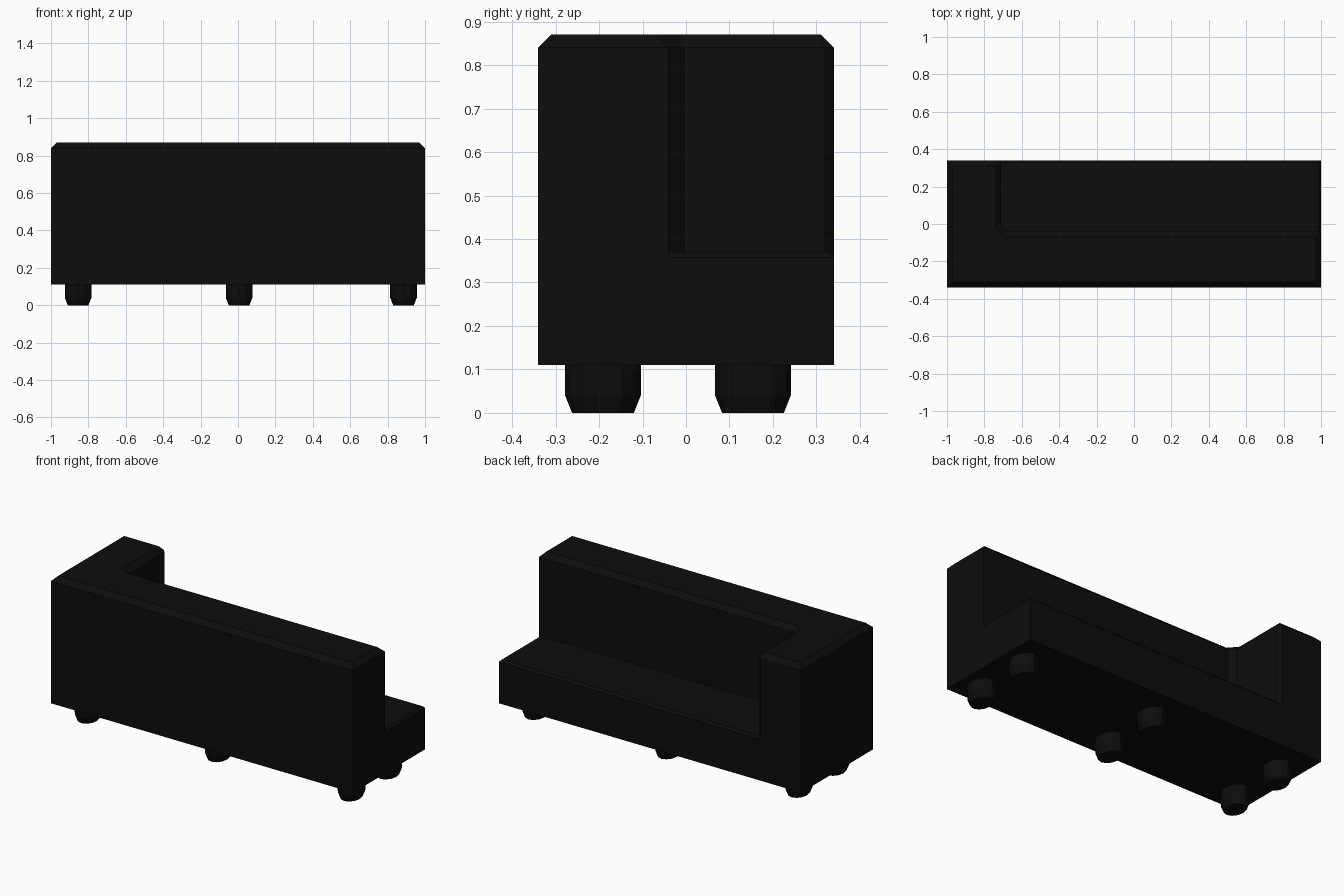
import bpy, bmesh, math

if "Cube" in bpy.data.objects:
    bpy.data.objects.remove(bpy.data.objects["Cube"])

def make_mat(name, v):
    m = bpy.data.materials.new(name)
    m.diffuse_color = (v, v, v, 1)
    m.use_nodes = True
    m.node_tree.nodes["Principled BSDF"].inputs["Base Color"].default_value = m.diffuse_color
    return m

black = make_mat("black_leather", 0.004)

def finish(bm, name):
    bmesh.ops.recalc_face_normals(bm, faces=bm.faces[:])
    me = bpy.data.meshes.new(name)
    bm.to_mesh(me)
    bm.free()
    me.materials.append(black)
    ob = bpy.data.objects.new(name, me)
    bpy.context.collection.objects.link(ob)
    return ob

def prism(name, pts, z0, z1, bevel, keep=lambda c: True):
    """Extrude an outline and chamfer the chosen top edges."""
    bm = bmesh.new()
    f = bm.faces.new([bm.verts.new((x, y, z0)) for x, y in pts])
    r = bmesh.ops.extrude_face_region(bm, geom=[f], use_keep_orig=True)
    for v in r["geom"]:
        if isinstance(v, bmesh.types.BMVert):
            v.co.z = z1
    bmesh.ops.recalc_face_normals(bm, faces=bm.faces[:])
    top = [e for e in bm.edges if all(abs(v.co.z - z1) < 1e-5 for v in e.verts)
           and keep((e.verts[0].co + e.verts[1].co) / 2)]
    bmesh.ops.bevel(bm, geom=top, offset=bevel, segments=1, affect='EDGES')
    return finish(bm, name)

# L-shaped backrest and single arm, with chamfered inner corner and arm front
prism("backrest_and_arm",
      [(-1, -.34), (1, -.34), (1, -.04), (-.68, -.04), (-.71, -.005),
       (-.71, .32), (-.73, .34), (-1, .34)], 0.11, 0.87, 0.03)

# Seat block, chamfered only on its free edges
prism("seat", [(-.73, -.04), (1, -.04), (1, .34), (-.73, .34)], 0.11, 0.37, 0.012,
      lambda c: c.x > .99 or c.y > .33)

# Six stubby oval feet, tapering at the bottom
def foot(name, cx, cy, n=12):
    bm = bmesh.new()
    rings = []
    for z, d in ((0, .016), (.04, 0), (.12, 0)):
        rings.append([bm.verts.new((cx + (.071 - d) * math.cos(2 * math.pi * i / n),
                                    cy + (.087 - d) * math.sin(2 * math.pi * i / n), z))
                      for i in range(n)])
    for a, b in zip(rings, rings[1:]):
        for i in range(n):
            j = (i + 1) % n
            bm.faces.new((a[i], a[j], b[j], b[i]))
    bm.faces.new(rings[0][::-1])
    bm.faces.new(rings[-1])
    finish(bm, name)

for side, y in (("back", -.191), ("front", .154)):
    for pos, x in (("left", -.855), ("middle", .006), ("right", .885)):
        foot(f"{side}_{pos}_foot", x, y)
